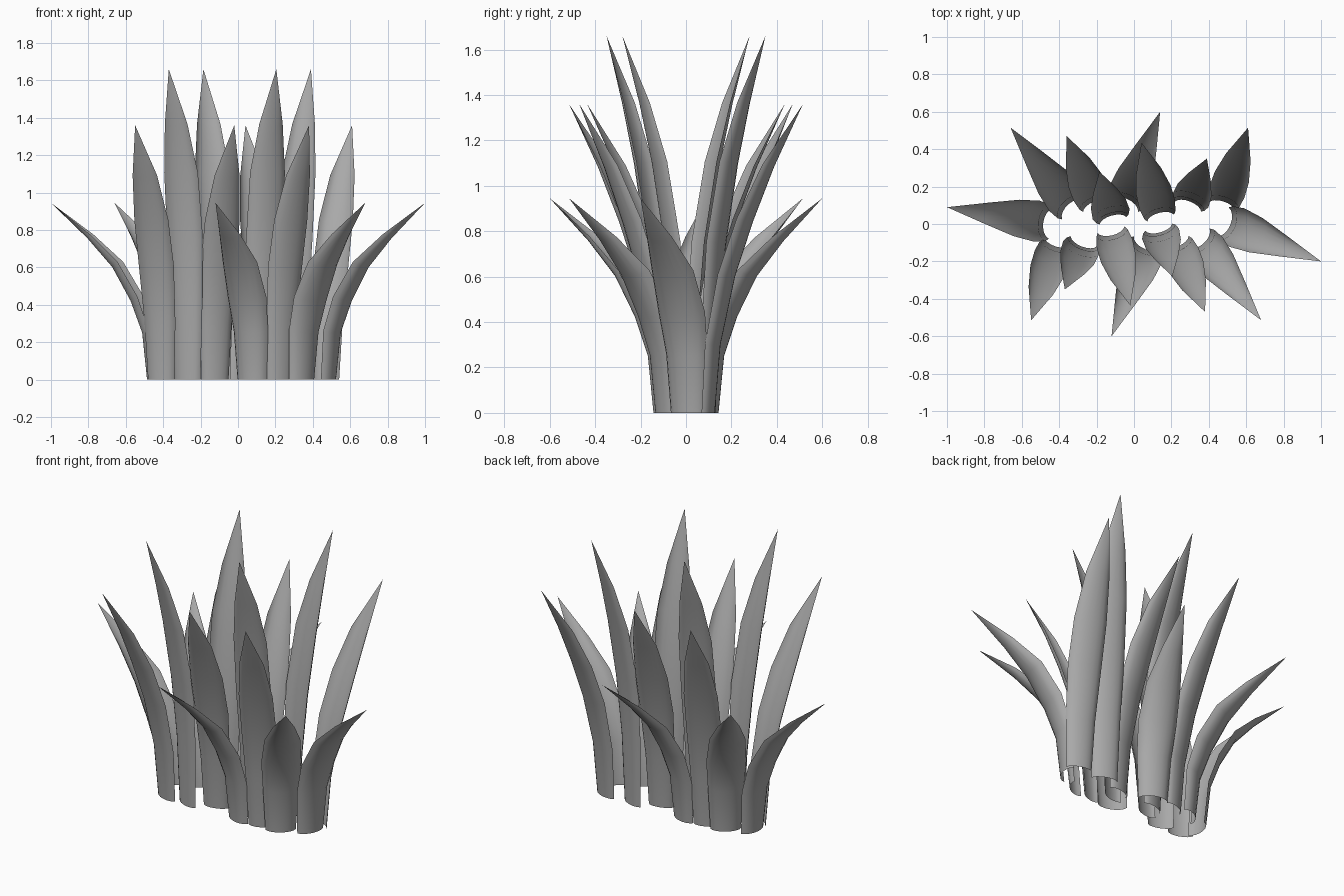
import bpy, bmesh, math
from mathutils import Vector

cube = bpy.data.objects.get("Cube")
if cube:
    bpy.data.objects.remove(cube, do_unlink=True)

mat = bpy.data.materials.new("leaf_grey")
mat.use_nodes = True
grey = (0.4, 0.4, 0.4, 1)
mat.diffuse_color = grey
mat.node_tree.nodes["Principled BSDF"].inputs["Base Color"].default_value = grey

# Rows up each blade: lean as a share of the reach, height, half width
BLADES = {
    "tall": [(0, 0, .075), (.06, .4, .09), (.19, .75, .104), (.42, 1.1, .098), (.66, 1.36, .066), (1, 1.66, 0)],
    "middle": [(0, 0, .075), (.06, .3, .088), (.22, .6, .1), (.42, .84, .097), (.66, 1.08, .07), (1, 1.36, 0)],
    "short": [(0, 0, .085), (.05, .25, .1), (.17, .42, .112), (.36, .6, .1), (.62, .755, .06), (1, .945, 0)],
}
CUP = {"tall": .46, "middle": .48, "short": .62}   # channel depth as a share of the half width
ACROSS = 8                                         # strips across a blade


def leaf(name, kind, base, tip):
    """Channel-shaped blade that arches from its base towards its tip."""
    out = Vector((tip[0] - base[0], tip[1] - base[1], 0))
    reach = out.length
    out.normalize()
    side = Vector((-out.y, out.x, 0))
    up = Vector((0, 0, 1))
    rows = BLADES[kind]
    spine = [Vector((*base, 0)) + out * (lean * reach) + up * z for lean, z, _ in rows]
    bm = bmesh.new()
    rings = []
    for i, (_, _, half) in enumerate(rows[:-1]):
        along = (spine[i + 1] - spine[max(i - 1, 0)]).normalized()
        inward = along.cross(side) if i else -out
        if inward.dot(out) > 0:
            inward = -inward
        ring = []
        for k in range(ACROSS + 1):
            a = math.radians(80) * (2 * k / ACROSS - 1)
            ring.append(bm.verts.new(spine[i] + side * half * math.sin(a)
                                     + inward * half * CUP[kind] * (1 - math.cos(a))))
        rings.append(ring)
    for low, high in zip(rings, rings[1:]):
        for k in range(ACROSS):
            bm.faces.new((low[k], low[k + 1], high[k + 1], high[k]))
    point = bm.verts.new(spine[-1])
    for k in range(ACROSS):
        bm.faces.new((rings[-1][k], rings[-1][k + 1], point))
    mesh = bpy.data.meshes.new(name)
    bm.to_mesh(mesh)
    bm.free()
    for p in mesh.polygons:
        p.use_smooth = True
    mesh.materials.append(mat)
    bpy.context.collection.objects.link(bpy.data.objects.new(name, mesh))


# Front row of leaves; each also stands in the back row, turned half way
# round about the given x: kind, turning x, base, tip
ROW = [
    ("middle", .03, (-.45, -.12), (-.58, -.515)),
    ("tall", .01, (-.29, -.12), (-.38, -.35)),
    ("middle", .01, (-.125, -.06), (-.03, -.435)),
    ("short", .01, (.05, -.135), (-.13, -.6)),
    ("tall", .01, (.13, -.045), (.195, -.28)),
    ("middle", .01, (.225, -.12), (.37, -.47)),
    ("short", .01, (.355, -.11), (.67, -.515)),
]
for i, (kind, mid, base, tip) in enumerate(ROW, 1):
    for where, s in (("front", 1), ("back", -1)):
        leaf(f"{where}_{kind}_leaf_{i}", kind,
             (mid + s * base[0], s * base[1]), (mid + s * tip[0], s * tip[1]))

# End leaves
leaf("left_end_leaf", "short", (.515, -.005), (1, -.2))
leaf("right_end_leaf", "short", (-.485, .01), (-1, .09))
